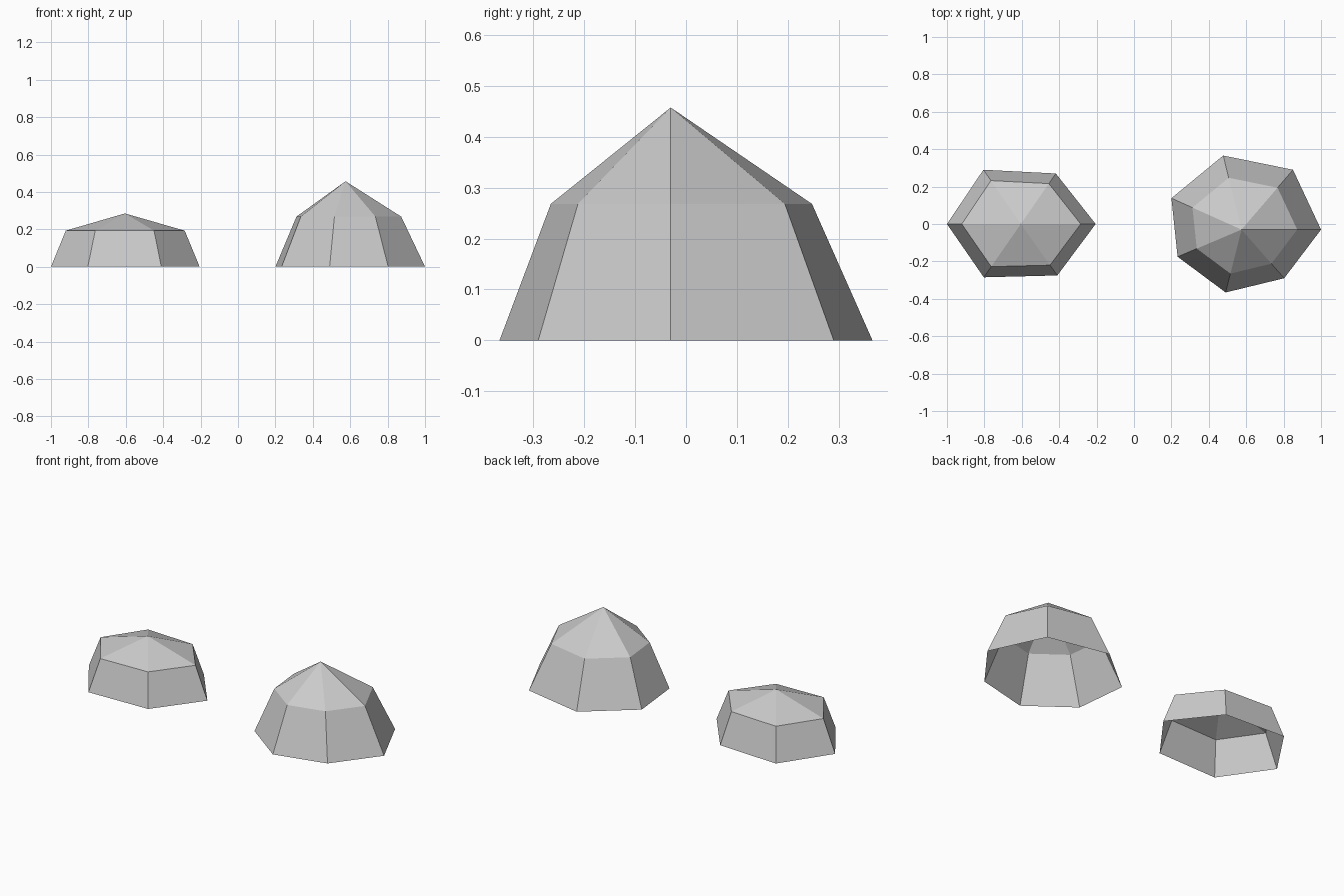
import bpy
import bmesh
from mathutils import Vector

if "Cube" in bpy.data.objects:
    bpy.data.objects.remove(bpy.data.objects["Cube"], do_unlink=True)

stone = bpy.data.materials.new("stone_grey")
stone.use_nodes = True
colour = (0.6, 0.6, 0.6, 1)
stone.diffuse_color = colour
stone.node_tree.nodes["Principled BSDF"].inputs["Base Color"].default_value = colour


def faceted_rock(name, outline, apex, shoulder_z, taper):
    """Open-bottomed rock: sloped walls from the outline, then a low pointed cap."""
    bm = bmesh.new()
    peak = Vector(apex)
    base, shoulder = [], []
    for x, y in outline:
        foot = Vector((x, y, 0))
        upper = peak.lerp(foot, taper)
        upper.z = shoulder_z
        base.append(bm.verts.new(foot))
        shoulder.append(bm.verts.new(upper))
    tip = bm.verts.new(peak)
    for i in range(len(outline)):
        j = (i + 1) % len(outline)
        bm.faces.new((base[i], base[j], shoulder[j], shoulder[i]))
        bm.faces.new((shoulder[i], shoulder[j], tip))
    mesh = bpy.data.meshes.new(name)
    bm.to_mesh(mesh)
    bm.free()
    mesh.materials.append(stone)
    rock = bpy.data.objects.new(name, mesh)
    bpy.context.collection.objects.link(rock)
    return rock


# Low six-sided rock
faceted_rock("low_rock",
             [(-1, 0), (-0.803, -0.285), (-0.41, -0.275),
              (-0.205, 0), (-0.418, 0.27), (-0.805, 0.29)],
             (-0.605, 0, 0.285), 0.193, 0.8)

# Tall seven-sided rock
faceted_rock("tall_rock",
             [(1, -0.03), (0.85, 0.29), (0.477, 0.366), (0.2, 0.138),
              (0.233, -0.175), (0.49, -0.366), (0.803, -0.29)],
             (0.575, -0.03, 0.457), 0.268, 0.7)
